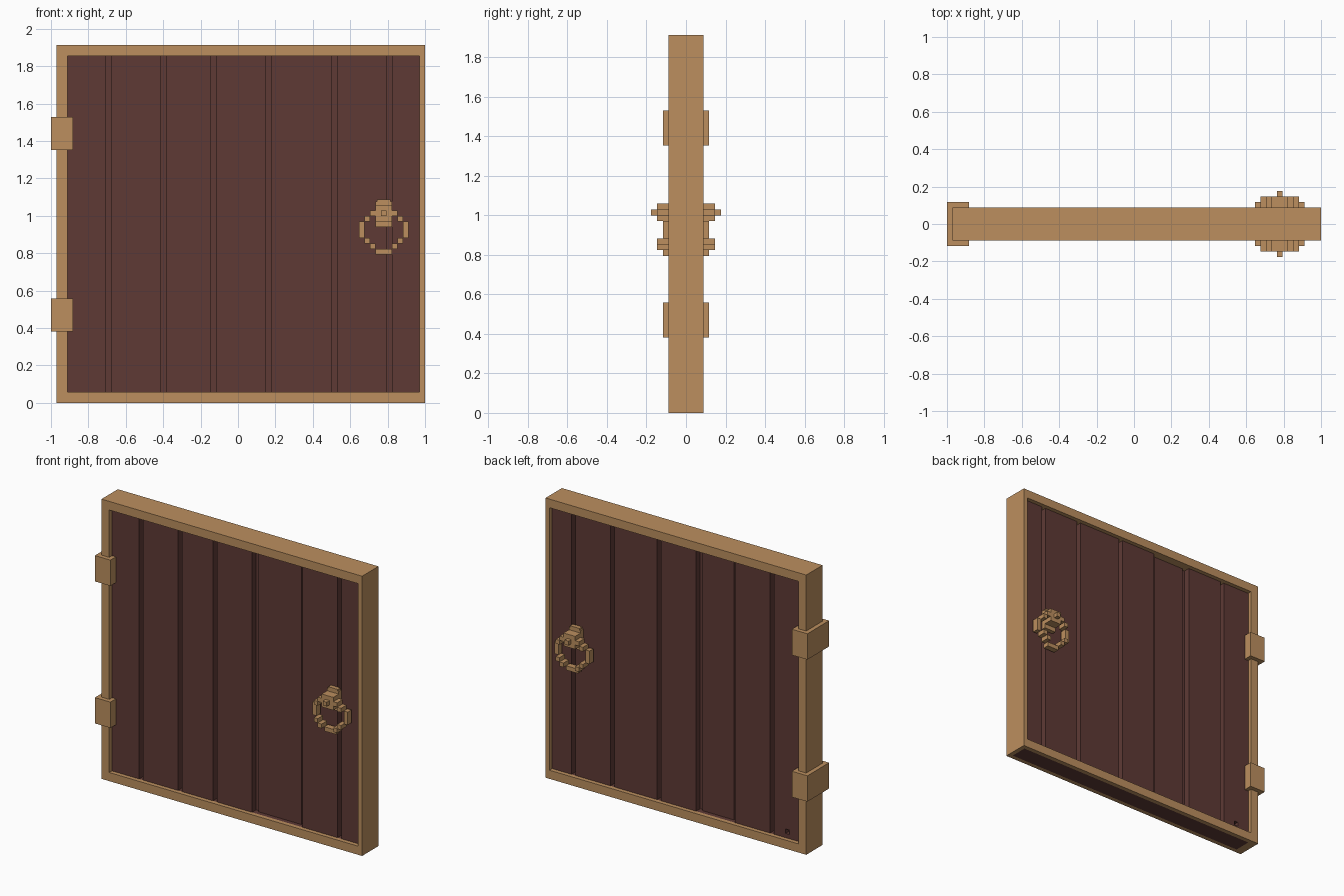
import bpy, bmesh
from mathutils import Vector

cube = bpy.data.objects.get("Cube")
if cube:
    bpy.data.objects.remove(cube, do_unlink=True)

U = 2 / 68  # block size; x runs 0..68, y is centred, z starts at the floor


def material(name, rgb):
    m = bpy.data.materials.new(name)
    m.use_nodes = True
    m.diffuse_color = (*rgb, 1)
    m.node_tree.nodes["Principled BSDF"].inputs["Base Color"].default_value = (*rgb, 1)
    return m


TAN = material("tan_wood", (0.503, 0.275, 0.114))
BROWN = material("dark_brown_wood", (0.112, 0.042, 0.036))


def blocks(name, boxes, mat):
    """One object from boxes given as (x0, x1, y0, y1, z0, z1) in block units."""
    bm = bmesh.new()
    for x0, x1, y0, y1, z0, z1 in boxes:
        verts = bmesh.ops.create_cube(bm, size=1)["verts"]
        size = Vector((x1 - x0, y1 - y0, z1 - z0))
        mid = Vector((x0 + x1 - 68, y0 + y1, z0 + z1)) / 2
        for v in verts:
            v.co = (v.co * size + mid) * U
    me = bpy.data.meshes.new(name)
    bm.to_mesh(me)
    bm.free()
    me.materials.append(mat)
    ob = bpy.data.objects.new(name, me)
    bpy.context.collection.objects.link(ob)
    return ob


# Frame: the bottom rail is two strips with the panel showing between them
blocks("hinge_stile", [(1, 3, -3, 3, 0, 65)], TAN)
blocks("latch_stile", [(67, 68, -3, 3, 0, 65)], TAN)
blocks("top_rail", [(3, 67, -3, 3, 63, 65)], TAN)
blocks("bottom_rail", [(3, 67, -3, -2, 0, 2), (3, 67, 2, 3, 0, 2)], TAN)
blocks("panel_foot", [(3, 67, -2, 2, 0, 2)], BROWN)

# Planks, one sunk at the front and one sunk at the back
starts = [3, 11, 21, 30, 40, 52, 62]
ends = [10, 20, 29, 39, 51, 61, 67]
planks = []
for i, (a, b) in enumerate(zip(starts, ends)):
    front = -1 if i == 4 else -2
    back = 1 if i == 2 else 2
    planks.append(blocks(f"plank_{i + 1}", [(a, b, front, back, 2, 63)], BROWN))

# Groove floors between planks
blocks("plank_grooves", [(e, e + 1, -0.5, 0.5, 2, 63) for e in ends[:-1]], BROWN)

# Small knot hole low on the back of the first plank
cutter = blocks("knot_hole_cutter", [(6, 7, 1, 3, 3, 4)], BROWN)
cutter.hide_render = True
mod = planks[0].modifiers.new("knot_hole", "BOOLEAN")
mod.operation = "DIFFERENCE"
mod.solver = "EXACT"
mod.object = cutter
bpy.context.view_layer.objects.active = planks[0]
bpy.ops.object.modifier_apply(modifier=mod.name)
bpy.data.objects.remove(cutter, do_unlink=True)

# Hinges wrapped around the edge
for name, z in (("lower_hinge", 13), ("upper_hinge", 46)):
    blocks(name, [(0, 4, -4, 4, z, z + 6)], TAN)

# Ring handles made of blocks on both faces
ring_cells = []
for dx in range(-4, 5):
    for dz in range(-4, 5):
        a, b = abs(dx), abs(dz)
        if (a == 4 and b <= 1) or (b == 4 and a <= 1) or (a, b) in ((3, 2), (2, 3)):
            ring_cells.append((dx, dz))


def on_side(x0, x1, y0, y1, z0, z1, s):
    return (x0, x1, min(s * y0, s * y1), max(s * y0, s * y1), z0, z1)


for side, s in (("front", -1), ("back", 1)):
    plate = [(59, 62, 2, 3, 32, 36.6), (59.3, 61.7, 2, 3, 36.6, 37)]
    blocks(side + "_handle_plate", [on_side(*p, s) for p in plate], TAN)
    ring = []
    for dx, dz in ring_cells:
        x, z = 60 + dx, 31 + dz
        outer = abs(dx) == 4 or dz == -4
        y0, y1 = (2.6, 4) if outer else (3, 5)
        ring.append(on_side(x, x + 1, y0, y1, z, z + 1, s))
    blocks(side + "_handle_ring", ring, TAN)
    # Knob holding the ring, with a pointed tip
    knob = [(59, 62, 3, 5, 33, 35), (60, 61, 5, 6, 34, 35)]
    blocks(side + "_handle_knob", [on_side(*k, s) for k in knob], TAN)
